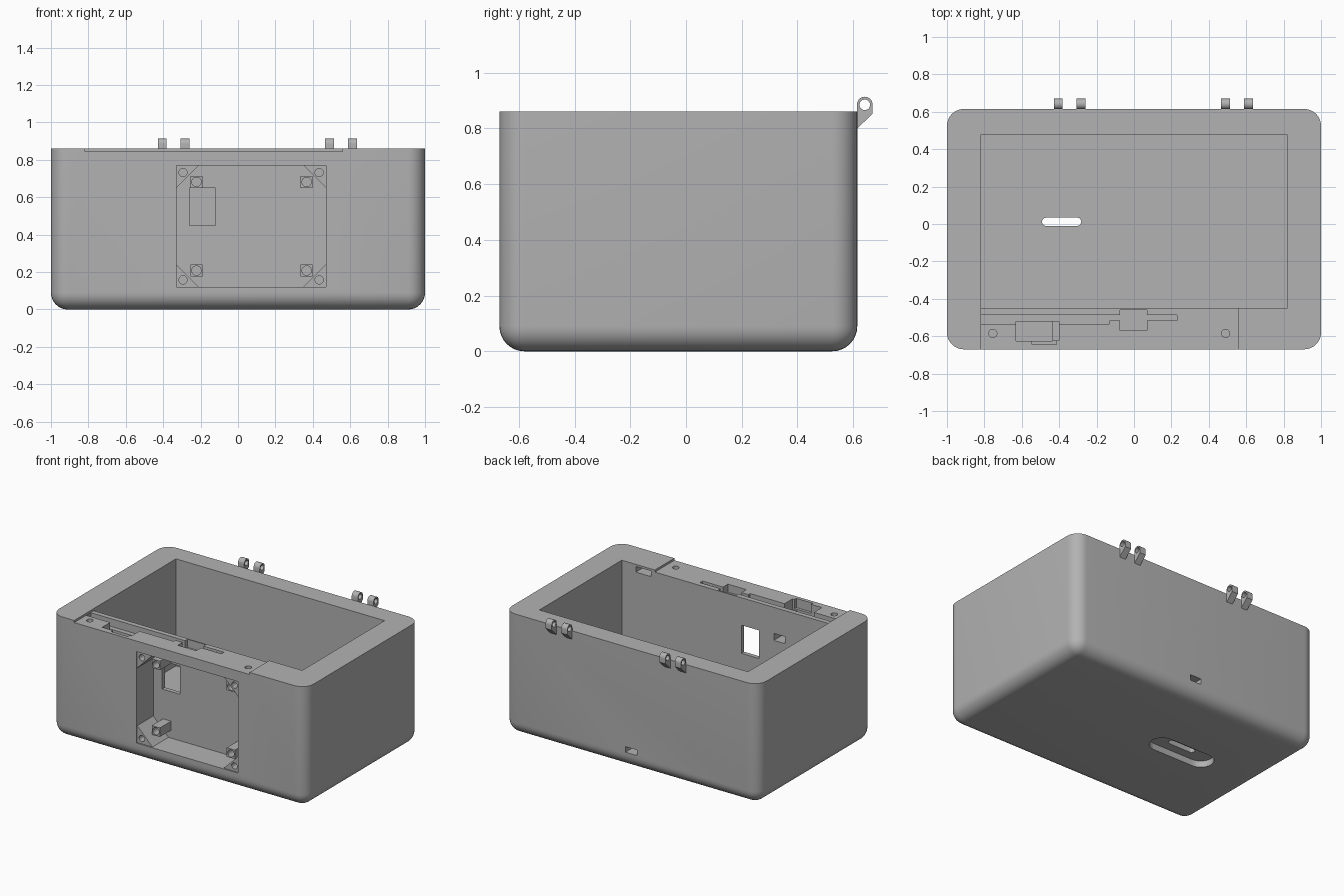
import bpy, bmesh, math
from mathutils import Vector

cube = bpy.data.objects.get("Cube")
if cube:
    bpy.data.objects.remove(cube, do_unlink=True)

grey = bpy.data.materials.new("plain grey")
grey.use_nodes = True
COLOUR = (0.448, 0.448, 0.448, 1)
grey.diffuse_color = COLOUR
grey.node_tree.nodes["Principled BSDF"].inputs["Base Color"].default_value = COLOUR


def finish(name, bm):
    bmesh.ops.recalc_face_normals(bm, faces=bm.faces)
    mesh = bpy.data.meshes.new(name)
    bm.to_mesh(mesh)
    bm.free()
    mesh.materials.append(grey)
    obj = bpy.data.objects.new(name, mesh)
    bpy.context.collection.objects.link(obj)
    return obj


def prism(name, points, axis, a, b):
    """Extrude a 2D outline along an axis; the other two axes keep their order."""
    def place(p, depth):
        co = list(p)
        co.insert("xyz".index(axis), depth)
        return Vector(co)
    bm = bmesh.new()
    face = bm.faces.new([bm.verts.new(place(p, a)) for p in points])
    side = bmesh.ops.extrude_face_region(bm, geom=[face])["geom"]
    moved = [g for g in side if isinstance(g, bmesh.types.BMVert)]
    bmesh.ops.translate(bm, verts=moved, vec=place((0, 0), b - a))
    return finish(name, bm)


def box(name, x, y, z):
    return prism(name, [(x[0], y[0]), (x[1], y[0]), (x[1], y[1]), (x[0], y[1])], "z", *z)


def arc(cx, cy, r, start=0, end=360, n=24):
    count = n if end - start == 360 else n + 1
    angles = [math.radians(start + (end - start) * i / n) for i in range(count)]
    return [(cx + r * math.cos(t), cy + r * math.sin(t)) for t in angles]


def pill(cx, cy, half, r):
    return arc(cx + half, cy, r, -90, 90, 12) + arc(cx - half, cy, r, 90, 270, 12)


def activate(obj):
    bpy.ops.object.select_all(action="DESELECT")
    obj.select_set(True)
    bpy.context.view_layer.objects.active = obj


def cut(obj, cutter):
    mod = obj.modifiers.new("cut", "BOOLEAN")
    mod.operation = "DIFFERENCE"
    mod.solver = "EXACT"
    mod.object = cutter
    activate(obj)
    bpy.ops.object.modifier_apply(modifier=mod.name)
    bpy.data.objects.remove(cutter, do_unlink=True)


def smooth(obj):
    activate(obj)
    bpy.ops.object.shade_smooth_by_angle(angle=math.radians(30))


TOP, FRONT, BACK = 0.86, -0.67, 0.615
RECESS_BACK = -0.48

# Case body: rounded upright and bottom edges, sharp top rim
body = box("case_body", (-1, 1), (FRONT, BACK), (0, TOP))
bm = bmesh.new()
bm.from_mesh(body.data)
round_edges = [e for e in bm.edges if min(v.co.z for v in e.verts) < 0.01]
bmesh.ops.bevel(bm, geom=round_edges, offset=0.09, segments=8, profile=0.5, affect="EDGES")
bm.to_mesh(body.data)
bm.free()

# Main cavity and the shallow step along the front rim
cut(body, box("cavity", (-0.82, 0.82), (-0.45, 0.475), (0.1, 1)))
cut(body, box("rim_step", (-0.819, 0.56), (-0.8, -0.44), (TOP - 0.015, 1)))

# Slots and pockets sunk into the front rim: x range, y range, floor height
for x, y, floor in [
    ((-0.817, -0.13), (-0.535, -0.485), 0.79),
    ((-0.2, 0.23), (-0.515, -0.486), 0.792),
    ((-0.075, 0.07), (-0.57, -0.46), 0.788),
    ((-0.63, -0.435), (-0.625, -0.52), 0.75),
    ((-0.5, -0.4), (-0.624, -0.52), 0.77),
    ((-0.545, -0.415), (-0.645, -0.61), 0.78),
]:
    cut(body, box("rim_pocket", x, y, (floor, 1)))
for x in (-0.755, 0.49):
    cut(body, prism("rim_screw_hole", arc(x, -0.585, 0.022), "z", 0.74, 1))

# Front recess: shallow plate seat, then a deep well leaving corner gussets
X0, X1, Z0, Z1, LEG = -0.33, 0.47, 0.12, 0.77, 0.12
cut(body, box("plate_seat", (X0, X1), (-0.8, FRONT + 0.01), (Z0, Z1)))
well = [(X0 + LEG, Z0), (X1 - LEG, Z0), (X1, Z0 + LEG), (X1, Z1 - LEG),
        (X1 - LEG, Z1), (X0 + LEG, Z1), (X0, Z1 - LEG), (X0, Z0 + LEG)]
cut(body, prism("well", well, "y", -0.8, RECESS_BACK))
for x in (X0 + 0.036, X1 - 0.036):
    for z in (Z0 + 0.038, Z1 - 0.038):
        cut(body, prism("gusset_hole", arc(x, z, 0.022), "y", -0.8, -0.54))

# Wall openings: window, cable passages, rear outlet
cut(body, box("window", (-0.26, -0.12), (-0.55, -0.4), (0.45, 0.65)))
cut(body, box("cable_passage", (-0.465, -0.375), (-0.56, -0.4), (0.61, 0.66)))
cut(body, box("upper_passage", (0.59, 0.71), (-0.55, -0.4), (0.805, 0.845)))
cut(body, box("rear_outlet", (-0.045, 0.045), (0.4, 0.8), (0.11, 0.15)))

# Floor slot with a wider recess underneath
cut(body, prism("floor_slot", pill(-0.387, 0.012, 0.083, 0.022), "z", -0.1, 0.3))
cut(body, prism("underside_recess", pill(-0.387, 0.012, 0.16, 0.085), "z", -0.1, 0.045))
smooth(body)

# Drilled square standoffs inside the front recess
for side, x in (("right", -0.222), ("left", 0.367)):
    for level, z in (("lower", 0.208), ("upper", 0.682)):
        post = box(f"{level}_{side}_standoff", (x - 0.032, x + 0.032),
                   (-0.605, RECESS_BACK + 0.005), (z - 0.032, z + 0.032))
        cut(post, prism("standoff_hole", arc(x, z, 0.025), "y", -0.7, -0.51))
        smooth(post)

# Hinge knuckles on the rear rim
knuckle = [(BACK - 0.005, 0.8), (BACK, 0.8), (0.67, 0.853)]
knuckle += arc(0.642, 0.886, 0.028, 0, 180, 16) + [(BACK - 0.001, TOP), (BACK - 0.005, TOP)]
for number, x in enumerate((-0.405, -0.283, 0.488, 0.611), 1):
    hinge = prism(f"hinge_knuckle_{number}", knuckle, "x", x - 0.024, x + 0.024)
    cut(hinge, prism("pin_hole", arc(0.642, 0.885, 0.019), "x", x - 0.1, x + 0.1))
    smooth(hinge)
